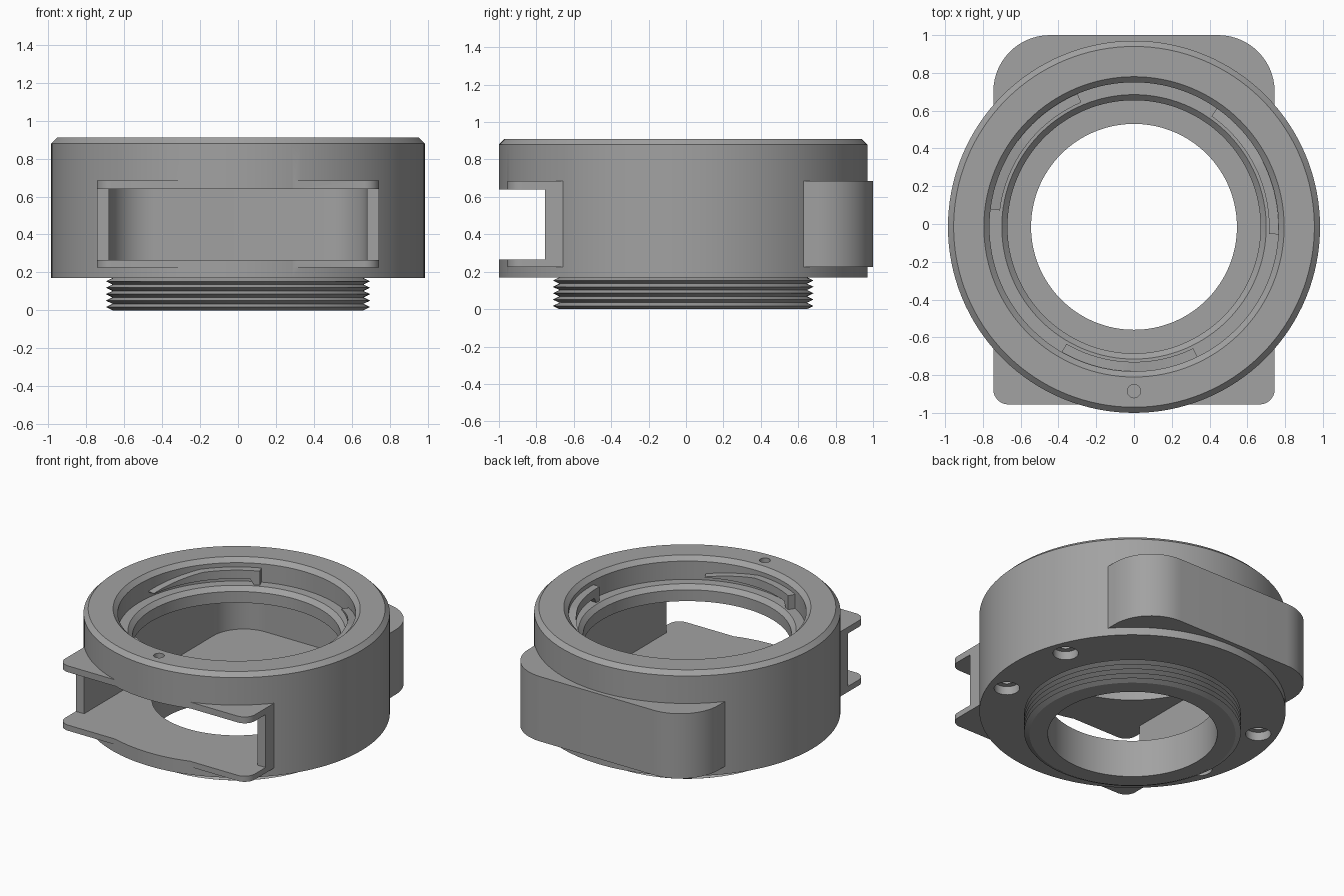
import bpy, bmesh, math

if "Cube" in bpy.data.objects:
    bpy.data.objects.remove(bpy.data.objects["Cube"])

CY = -0.015          # centre of the round body in y
SEG = 128
grey = bpy.data.materials.new("grey plastic")
grey.diffuse_color = (0.36, 0.36, 0.36, 1)
grey.use_nodes = True
grey.node_tree.nodes["Principled BSDF"].inputs["Base Color"].default_value = grey.diffuse_color


def finish(name, bm):
    bmesh.ops.recalc_face_normals(bm, faces=bm.faces)
    me = bpy.data.meshes.new(name)
    bm.to_mesh(me)
    bm.free()
    ob = bpy.data.objects.new(name, me)
    bpy.context.collection.objects.link(ob)
    me.materials.append(grey)
    return ob


def lathe(name, prof, x=0, y=CY, seg=SEG):
    """Closed solid from (radius, z) points, capped at both ends."""
    bm = bmesh.new()
    rings = [[bm.verts.new((x + r * math.cos(2 * math.pi * i / seg),
                            y + r * math.sin(2 * math.pi * i / seg), z))
              for i in range(seg)] for r, z in prof]
    for a, b in zip(rings, rings[1:]):
        for i in range(seg):
            j = (i + 1) % seg
            bm.faces.new((a[i], a[j], b[j], b[i]))
    bm.faces.new(rings[0])
    bm.faces.new(rings[-1])
    return finish(name, bm)


def prism(name, pts, z0, z1):
    bm = bmesh.new()
    lo = [bm.verts.new((x, y, z0)) for x, y in pts]
    hi = [bm.verts.new((x, y, z1)) for x, y in pts]
    bm.faces.new(lo)
    bm.faces.new(hi)
    for i in range(len(pts)):
        j = (i + 1) % len(pts)
        bm.faces.new((lo[i], lo[j], hi[j], hi[i]))
    return finish(name, bm)


def rounded(w, y0, y1, r0, r1, n=14):
    """Outline of half-width w with front radius r0 and back radius r1."""
    pts = []
    for sx, y, r, start in ((1, y0 + r0, r0, 270), (1, y1 - r1, r1, 0),
                            (-1, y1 - r1, r1, 90), (-1, y0 + r0, r0, 180)):
        for i in range(n + 1):
            a = math.radians(start + 90 * i / n)
            pts.append((sx * (w - r) + r * math.cos(a), y + r * math.sin(a)))
    return pts


def boolean(ob, other, op):
    m = ob.modifiers.new(op, 'BOOLEAN')
    m.operation, m.solver, m.object = op, 'EXACT', other
    bpy.context.view_layer.objects.active = ob
    bpy.ops.object.modifier_apply(modifier=m.name)
    bpy.data.objects.remove(other)


def bayonet_tab(name, stop, tail, r0=0.715, r1=0.775):
    """Curved lug with a sloping tail and a block down to the ledge at the stop."""
    n, bm, rows = 24, bmesh.new(), []
    for i in range(n + 1):
        t = i / n
        a = math.radians(stop + (tail - stop) * t)
        lo = 0.74 if i <= 1 else 0.79
        hi = 0.85 - 0.055 * max(0, (t - 0.5) / 0.5)
        c, s = math.cos(a), math.sin(a)
        rows.append([bm.verts.new((r * c, CY + r * s, z))
                     for r, z in ((r0, lo), (r1, lo), (r1, hi), (r0, hi))])
    for a, b in zip(rows, rows[1:]):
        for i in range(4):
            j = (i + 1) % 4
            bm.faces.new((a[i], a[j], b[j], b[i]))
    bm.faces.new(rows[0])
    bm.faces.new(rows[-1])
    return finish(name, bm)


# Round body with threaded neck underneath
teeth, neck = 5, 0.17
pitch = neck / teeth
prof = []
for k in range(teeth):
    prof += [(0.662, k * pitch), (0.697, (k + 0.5) * pitch)]
prof += [(0.662, neck), (0.985, neck), (0.985, 0.88), (0.955, 0.91)]
body = lathe("round_body", prof)

# Filter drawer housing, bulging at the back and flat plates at the front
boolean(body, prism("housing", rounded(0.745, -0.955, 1.0, 0.08, 0.30), 0.225, 0.685), 'UNION')

# Drawer cavity and open front slot
boolean(body, prism("cavity", rounded(0.68, -1.2, 0.935, 0.02, 0.24), 0.265, 0.64), 'DIFFERENCE')
boolean(body, prism("slot", [(-1.2, -1.3), (1.2, -1.3), (1.2, -0.755), (-1.2, -0.755)],
                    0.265, 0.64), 'DIFFERENCE')

# Stepped central bore
boolean(body, lathe("bore", [(0.545, -0.1), (0.545, 0.45), (0.67, 0.45), (0.67, 0.72),
                             (0.70, 0.75), (0.765, 0.75), (0.765, 0.88), (0.795, 0.91),
                             (0.795, 1.0)]), 'DIFFERENCE')

# Lock pin hole in the top rim
boolean(body, lathe("pin_hole", [(0.035, 0.80), (0.035, 1.0)], 0, -0.885, 32), 'DIFFERENCE')

# Counterbored screw holes in the underside
for deg in (20, -20, 160, 200):
    a = math.radians(deg)
    boolean(body, lathe("screw_hole", [(0.082, 0.1), (0.082, 0.23), (0.045, 0.23), (0.045, 0.34)],
                        0.86 * math.cos(a), CY + 0.86 * math.sin(a), 32), 'DIFFERENCE')

# Three bayonet tabs inside the mount
tabs = [bayonet_tab(f"bayonet_tab_{i + 1}", s, s + 58 + e)
        for i, (s, e) in enumerate(((113, 2), (-3, 0), (240, 54 - 58 + 2)))]

bpy.ops.object.select_all(action='DESELECT')
for ob in [body] + tabs:
    ob.select_set(True)
bpy.context.view_layer.objects.active = body
bpy.ops.object.shade_smooth_by_angle(angle=math.radians(25))
